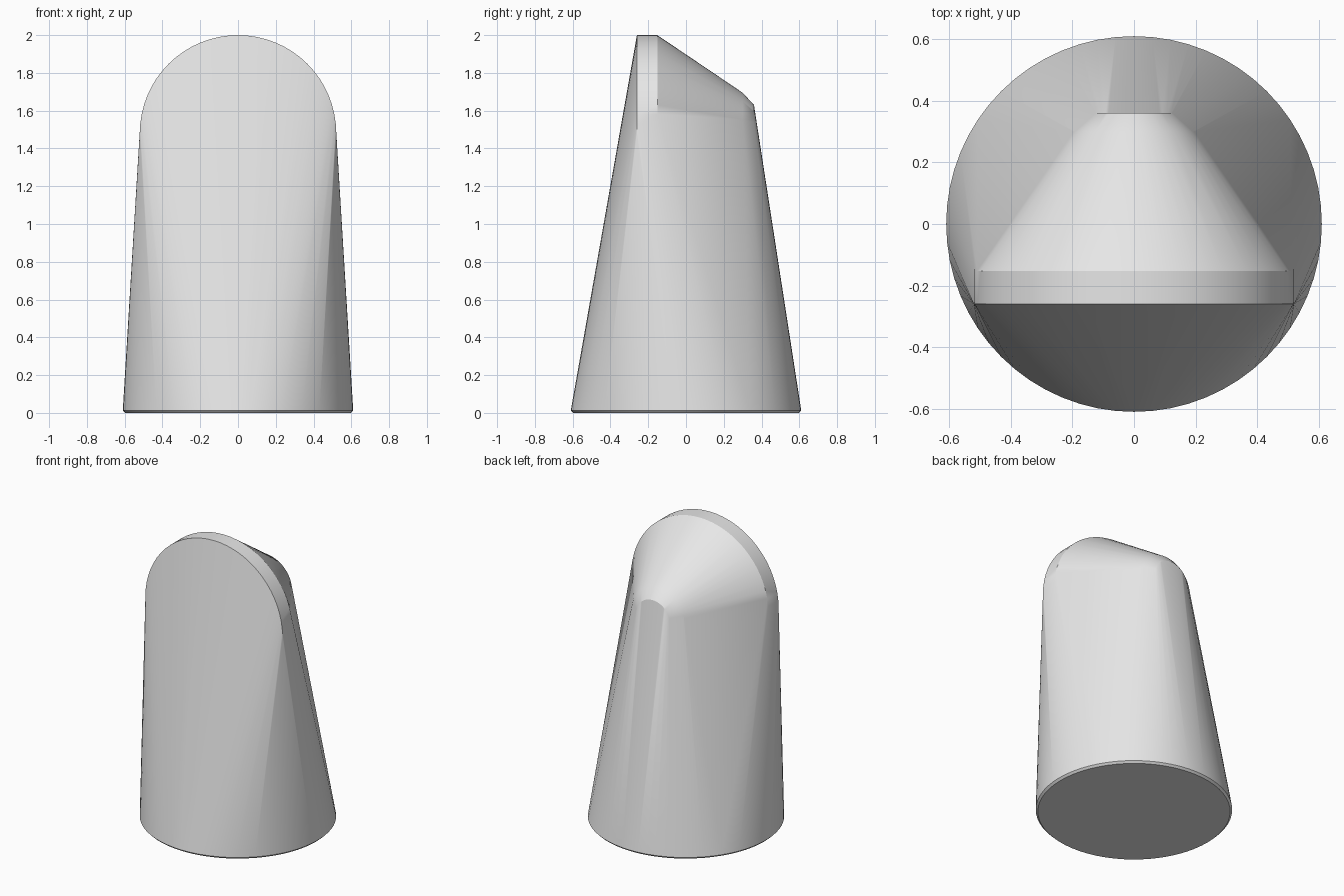
import bpy, bmesh, math

cube = bpy.data.objects.get("Cube")
if cube:
    bpy.data.objects.remove(cube, do_unlink=True)

SEGMENTS = 64

grey = bpy.data.materials.new("light grey")
grey.use_nodes = True
colour = (0.8, 0.8, 0.8, 1)
grey.diffuse_color = colour
grey.node_tree.nodes["Principled BSDF"].inputs["Base Color"].default_value = colour

bm = bmesh.new()


def angles():
    return [2 * math.pi * i / SEGMENTS for i in range(SEGMENTS)]


def flat_ring(radius, z):
    for a in angles():
        bm.verts.new((radius * math.cos(a), radius * math.sin(a), z))


def upright_ring(radius, y, z):
    for a in angles():
        bm.verts.new((radius * math.cos(a), y, z + radius * math.sin(a)))


# Round foot with a thin chamfer
flat_ring(0.597, 0)
flat_ring(0.61, 0.013)

# Large upright disc at the front
upright_ring(0.52, -0.26, 1.48)
upright_ring(0.52, -0.152, 1.48)

# Small chamfered disc at the back
upright_ring(0.2, 0.3, 1.495)
upright_ring(0.13, 0.36, 1.5)

# Skin stretched over the three discs
hull = bmesh.ops.convex_hull(bm, input=bm.verts[:])
inside = [v for v in bm.verts if not v.link_faces]
bmesh.ops.delete(bm, geom=inside, context="VERTS")
bmesh.ops.dissolve_limit(bm, angle_limit=math.radians(0.2),
                         verts=bm.verts[:], edges=bm.edges[:])
bmesh.ops.recalc_face_normals(bm, faces=bm.faces[:])

mesh = bpy.data.meshes.new("tapered_body")
bm.to_mesh(mesh)
bm.free()
mesh.materials.append(grey)
body = bpy.data.objects.new("tapered_body", mesh)
bpy.context.collection.objects.link(body)

# Smooth sides, sharp rims
bpy.ops.object.select_all(action="DESELECT")
body.select_set(True)
bpy.context.view_layer.objects.active = body
bpy.ops.object.shade_smooth_by_angle(angle=math.radians(30))
